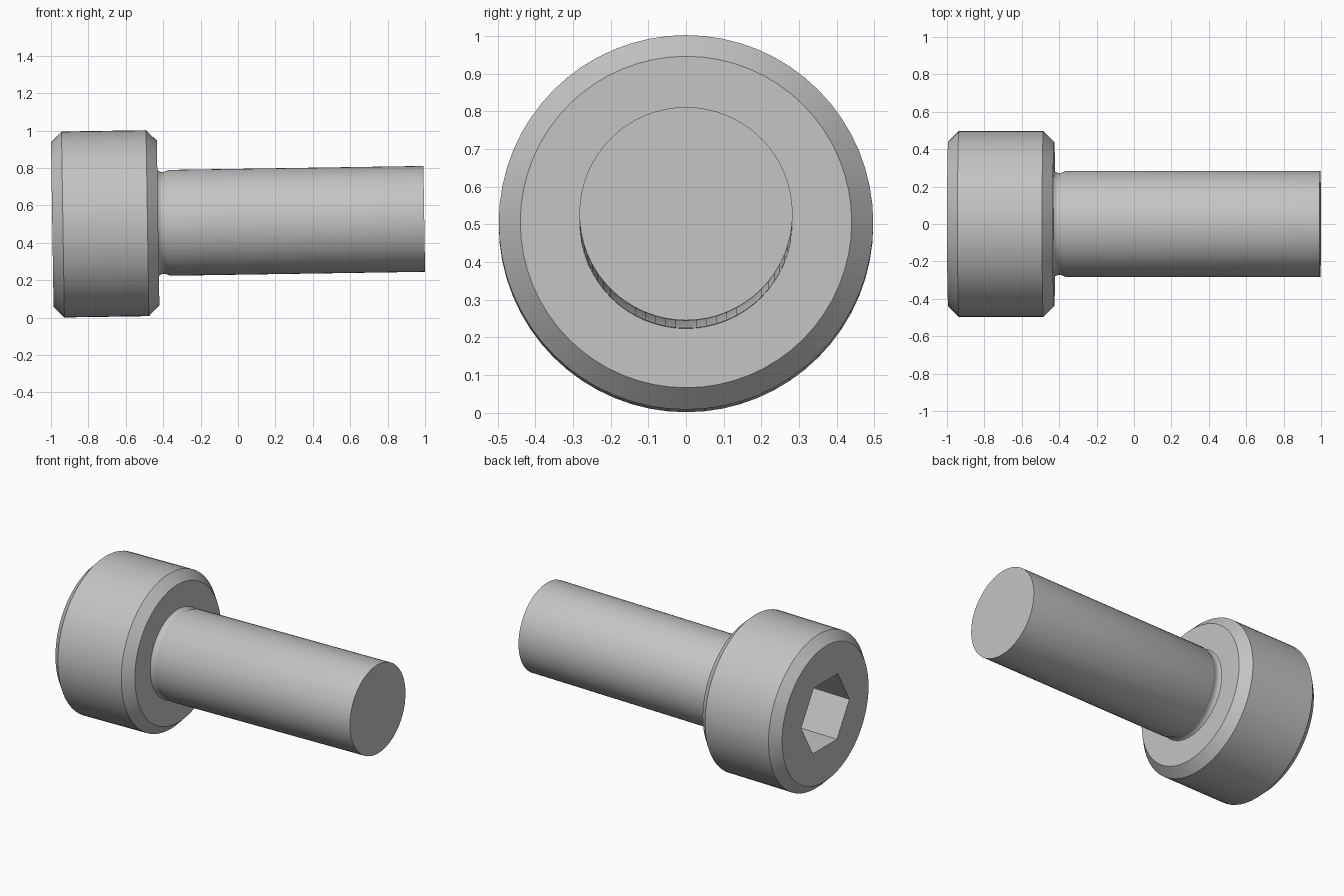
import bpy
import bmesh
from math import atan, cos, sin, tau, radians

if "Cube" in bpy.data.objects:
    bpy.data.objects.remove(bpy.data.objects["Cube"])

SIDES = 64
HEAD_R, FACE_R, SHANK_R, HEX_R = 0.497, 0.44, 0.283, 0.245
HEAD_LEN, CHAMFER, TOTAL_LEN = 0.566, 0.057, 1.989
ORIGIN = (-0.993, 0, 0.497)      # centre of the outer head face
TILT = -atan(0.0155)             # the tip sits slightly higher than the head

steel = bpy.data.materials.new("plain grey steel")
steel.use_nodes = True
grey = (0.55, 0.55, 0.55, 1)
steel.diffuse_color = grey
steel.node_tree.nodes["Principled BSDF"].inputs["Base Color"].default_value = grey


def turn(name, profile, sides=SIDES, cap_start=True):
    """Turn (distance, radius) points around the local x axis."""
    bm = bmesh.new()
    rings = [[bm.verts.new((x, r * cos(tau * k / sides), r * sin(tau * k / sides)))
              for k in range(sides)] for x, r in profile]
    for a, b in zip(rings, rings[1:]):
        for k in range(sides):
            n = (k + 1) % sides
            bm.faces.new((a[k], b[k], b[n], a[n]))
    bm.faces.new(rings[-1])
    if cap_start:
        bm.faces.new(rings[0])
    bmesh.ops.recalc_face_normals(bm, faces=bm.faces)
    mesh = bpy.data.meshes.new(name)
    bm.to_mesh(mesh)
    bm.free()
    mesh.materials.append(steel)
    obj = bpy.data.objects.new(name, mesh)
    bpy.context.collection.objects.link(obj)
    obj.location = ORIGIN
    obj.rotation_euler = (0, TILT, 0)
    return obj


def activate(obj):
    bpy.ops.object.select_all(action="DESELECT")
    obj.select_set(True)
    bpy.context.view_layer.objects.active = obj


# Cylindrical head, chamfered at both ends
head = turn("head", [(0, FACE_R), (CHAMFER, HEAD_R),
                     (HEAD_LEN - CHAMFER, HEAD_R), (HEAD_LEN, FACE_R)])

# Shank with a shallow relief groove under the head
groove = [(0, 0), (0.008, 0.006), (0.02, 0.010), (0.036, 0.010), (0.05, 0.005), (0.062, 0)]
shank = turn("shank", [(HEAD_LEN + x, SHANK_R - d) for x, d in groove]
             + [(TOTAL_LEN, SHANK_R)], cap_start=False)

# Hexagonal drive socket, cut into the head
cutter = turn("socket_cutter", [(-0.1, HEX_R), (HEAD_LEN / 2, HEX_R)], sides=6)
cutter.hide_render = True
cut = head.modifiers.new("socket", "BOOLEAN")
cut.operation = "DIFFERENCE"
cut.solver = "EXACT"
cut.object = cutter
activate(head)
bpy.ops.object.modifier_apply(modifier=cut.name)
bpy.data.objects.remove(cutter)

# Smooth round surfaces, sharp rims
for part in (head, shank):
    activate(part)
    bpy.ops.object.shade_smooth_by_angle(angle=radians(30))
